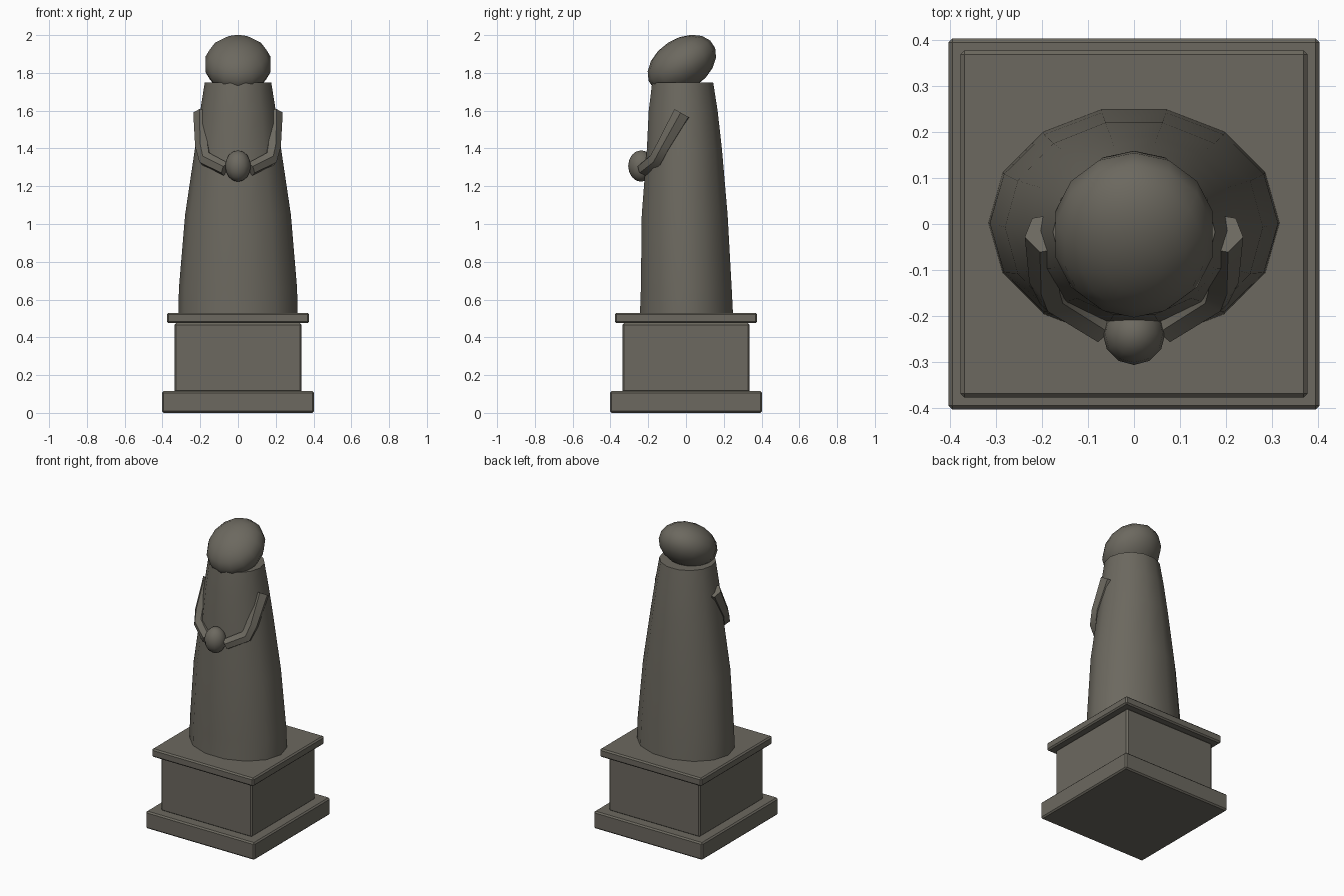
import bpy, bmesh, math
from mathutils import Vector

if "Cube" in bpy.data.objects:
    bpy.data.objects.remove(bpy.data.objects["Cube"])

stone = bpy.data.materials.new("weathered stone")
colour = (0.15, 0.14, 0.115, 1)
stone.diffuse_color = colour
stone.use_nodes = True
stone.node_tree.nodes["Principled BSDF"].inputs["Base Color"].default_value = colour


def add_part(name, bm, smooth=None):
    bmesh.ops.recalc_face_normals(bm, faces=bm.faces)
    mesh = bpy.data.meshes.new(name)
    bm.to_mesh(mesh)
    bm.free()
    obj = bpy.data.objects.new(name, mesh)
    bpy.context.collection.objects.link(obj)
    mesh.materials.append(stone)
    if smooth:
        bpy.ops.object.select_all(action='DESELECT')
        obj.select_set(True)
        bpy.context.view_layer.objects.active = obj
        bpy.ops.object.shade_smooth_by_angle(angle=math.radians(smooth))
    return obj


def slab(name, half, bottom, top):
    bm = bmesh.new()
    bmesh.ops.create_cube(bm, size=1)
    for v in bm.verts:
        v.co = (v.co.x * 2 * half, v.co.y * 2 * half, top if v.co.z > 0 else bottom)
    bevel = add_part(name, bm).modifiers.new("bevel", 'BEVEL')
    bevel.width = 0.009
    bevel.segments = 1


def loft(bm, rings):
    loops = [[bm.verts.new(p) for p in ring] for ring in rings]
    n = len(loops[0])
    for a, b in zip(loops, loops[1:]):
        for i in range(n):
            j = (i + 1) % n
            bm.faces.new((a[i], a[j], b[j], b[i]))
    bm.faces.new(loops[0])
    bm.faces.new(loops[-1])


def ellipsoid(name, centre, radii, tilt=0, segments=14, rings=9):
    bm = bmesh.new()
    bmesh.ops.create_uvsphere(bm, u_segments=segments, v_segments=rings, radius=1)
    obj = add_part(name, bm, 60)
    obj.location, obj.scale = centre, radii
    obj.rotation_euler.x = math.radians(tilt)


# Stepped plinth
slab("plinth_base", 0.403, 0, 0.115)
slab("plinth_block", 0.337, 0.11, 0.475)
slab("plinth_cap", 0.377, 0.475, 0.53)

# Robe: height, half width, front y, back y
profile = [(0.525, 0.316, -0.25, 0.255), (0.66, 0.313, -0.245, 0.248),
           (1.05, 0.28, -0.24, 0.226), (1.4, 0.228, -0.212, 0.195),
           (1.6, 0.2, -0.202, 0.172), (1.75, 0.176, -0.183, 0.148)]
SIDES = 14
bm = bmesh.new()
rings = []
for z, rx, front, back in profile:
    mid, ry = (front + back) / 2, (back - front) / 2
    angles = [2 * math.pi * i / SIDES for i in range(SIDES)]
    rings.append([(rx * math.cos(a), mid + ry * math.sin(a), z) for a in angles])
loft(bm, rings)
add_part("robe", bm, 40)

# Head, tilted forward, and clasped hands
ellipsoid("head", (0, -0.022, 1.845), (0.178, 0.198, 0.136), 33)
ellipsoid("clasped_hands", (0, -0.238, 1.307), (0.068, 0.068, 0.083), 0, 12, 8)

# Arms: a tapering six-sided sleeve along a bent path, mirrored
path = [Vector(p) for p in ((0.188, -0.02, 1.585), (0.188, -0.12, 1.41),
                            (0.172, -0.155, 1.345), (0.065, -0.225, 1.29))]
widths = (0.05, 0.04, 0.041, 0.037)
for side, label in ((1, "left"), (-1, "right")):
    bm = bmesh.new()
    rings = []
    for i, (p, r) in enumerate(zip(path, widths)):
        along = (path[min(i + 1, 3)] - path[max(i - 1, 0)]).normalized()
        u = along.cross(Vector((0.7, -0.7, 0))).normalized()
        w = along.cross(u)
        ring = []
        for k in range(6):
            a = math.pi * k / 3
            q = p + r * (math.cos(a) * u + math.sin(a) * w)
            ring.append((q.x * side, q.y, q.z))
        rings.append(ring)
    loft(bm, rings)
    add_part(label + "_arm", bm, 50)
